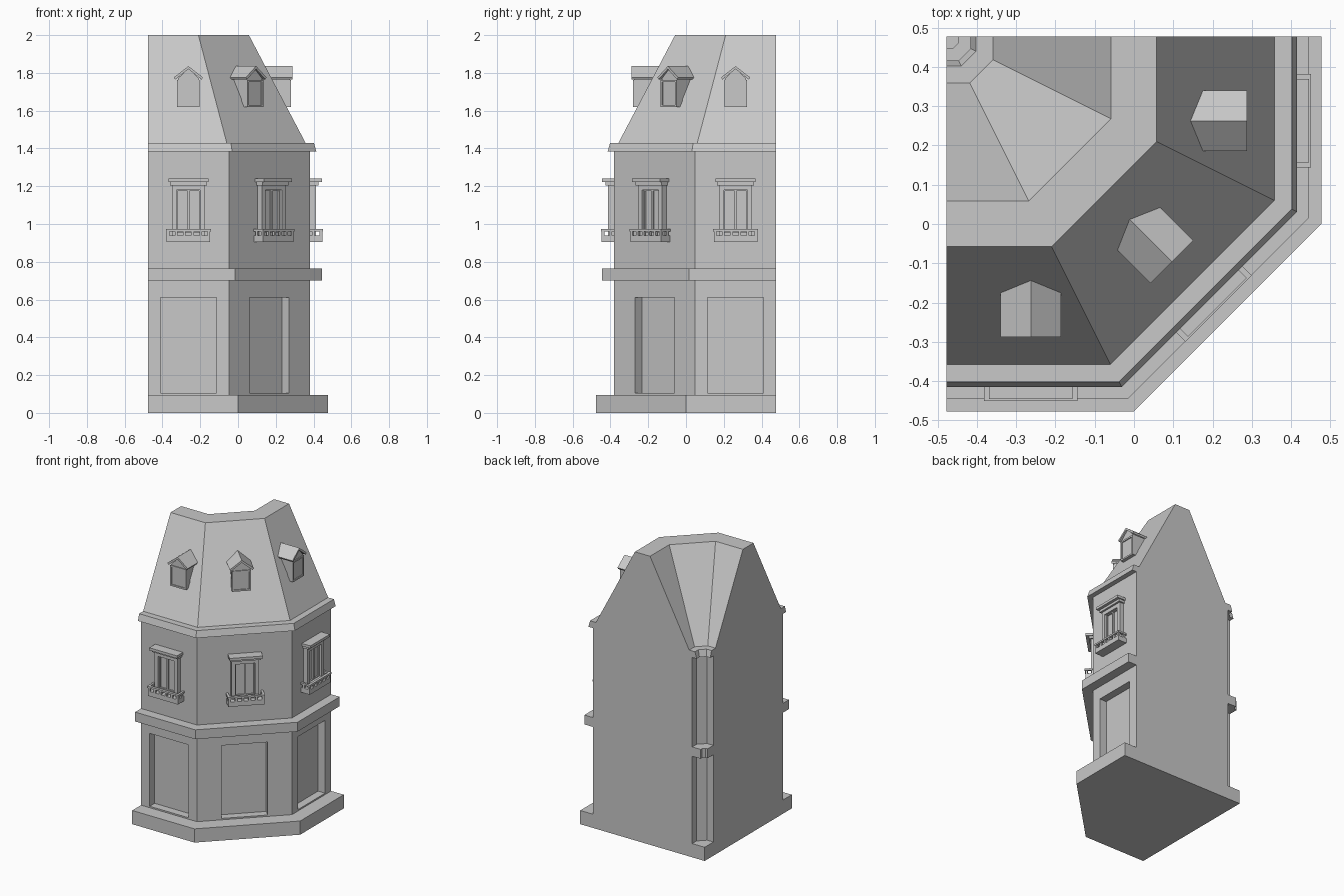
import bpy, bmesh
from math import radians
from mathutils import Matrix, Vector

if "Cube" in bpy.data.objects:
    bpy.data.objects.remove(bpy.data.objects["Cube"])

HALF = 0.477      # half of the square plot
MID = 0.4765      # centre line of the building, measured from the inner corner

stone = bpy.data.materials.new("light_grey_stone")
stone.use_nodes = True
GREY = (0.58, 0.58, 0.58, 1)
stone.diffuse_color = GREY
stone.node_tree.nodes["Principled BSDF"].inputs["Base Color"].default_value = GREY


def make(name, bm, matrix=Matrix()):
    bmesh.ops.remove_doubles(bm, verts=bm.verts, dist=1e-5)
    bmesh.ops.recalc_face_normals(bm, faces=bm.faces)
    mesh = bpy.data.meshes.new(name)
    bm.to_mesh(mesh)
    bm.free()
    mesh.materials.append(stone)
    ob = bpy.data.objects.new(name, mesh)
    ob.matrix_world = matrix
    bpy.context.collection.objects.link(ob)
    return ob


def stations(d):
    """Path of the bent plan at distance d from the inner corner."""
    return [(-HALF, HALF - d), (-HALF + d / 2, HALF - d),
            (-HALF + d, HALF - d / 2), (-HALF + d, HALF)]


def bent_wing(name, half_profile):
    """Sweep a symmetric section (half width, z) around the bent plan."""
    section = half_profile + [(-h, z) for h, z in reversed(half_profile)]
    bm = bmesh.new()
    rings = [[bm.verts.new((*stations(MID + h)[i], z)) for h, z in section]
             for i in range(4)]
    n = len(section)
    for a, b in zip(rings, rings[1:]):
        for j in range(n):
            k = (j + 1) % n
            bm.faces.new((a[j], a[k], b[k], b[j]))
    bm.faces.new(rings[0])
    bm.faces.new(rings[-1])
    return make(name, bm)


def prism(bm, outline, y0, y1):
    """Extrude an outline in x and z from y0 to y1."""
    front = [bm.verts.new((x, y0, z)) for x, z in outline]
    back = [bm.verts.new((x, y1, z)) for x, z in outline]
    bm.faces.new(front)
    bm.faces.new(back[::-1])
    for i in range(len(outline)):
        j = (i + 1) % len(outline)
        bm.faces.new((front[i], back[i], back[j], front[j]))


def box(bm, x0, x1, y0, y1, z0, z1):
    prism(bm, [(x0, z0), (x1, z0), (x1, z1), (x0, z1)], y0, y1)


def frame(bm, w, z0, z1, t, y0, y1):
    """Rectangular surround of half width w and bar width t."""
    for s in (-1, 1):
        box(bm, *sorted((s * w, s * (w - t))), y0, y1, z0, z1)
    box(bm, t - w, w - t, y0, y1, z0, z0 + t)
    box(bm, t - w, w - t, y0, y1, z1 - t, z1)


# Plinth covering the whole plot
bm = bmesh.new()
outline = [bm.verts.new((x, y, 0)) for x, y in stations(2 * HALF) + [(-HALF, HALF)]]
base = bm.faces.new(outline)
top = bmesh.ops.extrude_face_region(bm, geom=[base])["geom"]
bmesh.ops.translate(bm, vec=Vector((0, 0, 0.095)),
                    verts=[v for v in top if isinstance(v, bmesh.types.BMVert)])
if not any(len(f.verts) == 5 and f.calc_center_median().z < 0.01 for f in bm.faces):
    bm.faces.new(outline)
make("plinth", bm)

# Storeys, string course, eaves and mansard roof
ground = bent_wing("ground_floor_walls", [(0.381, 0.095), (0.381, 0.70)])
bent_wing("string_course", [(0.446, 0.70), (0.446, 0.765)])
bent_wing("upper_floor_walls", [(0.381, 0.765), (0.381, 1.385)])
bent_wing("eaves_cornice", [(0.415, 1.385), (0.402, 1.43)])
bent_wing("mansard_roof", [(0.358, 1.43), (0.058, 2.0)])

# The three street facades: local x along the wall, -y outwards
d = MID + 0.381
path = stations(d)
facades = []
for side, angle, a, b in (("front", 0, path[0], path[1]),
                          ("corner", 45, path[1], path[2]),
                          ("left", 90, path[2], path[3])):
    spot = Matrix.Translation(((a[0] + b[0]) / 2, (a[1] + b[1]) / 2, 0))
    facades.append((side, spot @ Matrix.Rotation(radians(angle), 4, "Z")))


def shop_recess(matrix):
    bm = bmesh.new()
    box(bm, -0.148, 0.148, -0.1, 0.054, 0.105, 0.61)
    cutter = make("shop_recess_cutter", bm, matrix)
    cutter.hide_render = True
    mod = ground.modifiers.new("shop_recess", "BOOLEAN")
    mod.operation = "DIFFERENCE"
    mod.solver = "EXACT"
    mod.object = cutter
    bpy.context.view_layer.objects.active = ground
    bpy.ops.object.modifier_apply(modifier=mod.name)
    bpy.data.objects.remove(cutter)


def window(side, matrix):
    bm = bmesh.new()
    frame(bm, 0.088, 0.93, 1.205, 0.026, -0.032, 0.01)
    for s in (-1, 1):                       # two casements
        bm2 = bmesh.new()
        frame(bm2, 0.031, 0.956, 1.179, 0.005, -0.018, 0.01)
        bmesh.ops.translate(bm2, verts=bm2.verts, vec=(s * 0.031, 0, 0))
        make(side + "_window_casement", bm2, matrix)
    box(bm, -0.062, 0.062, -0.008, 0.01, 0.956, 1.179)
    make(side + "_window", bm, matrix)

    bm = bmesh.new()                        # stepped hood
    box(bm, -0.098, 0.098, -0.045, 0.01, 1.205, 1.222)
    box(bm, -0.106, 0.106, -0.065, 0.01, 1.222, 1.24)
    make(side + "_window_hood", bm, matrix)


def balcony(side, matrix):
    bm = bmesh.new()
    box(bm, -0.115, 0.115, -0.066, 0.01, 0.905, 0.938)
    box(bm, -0.119, 0.119, -0.07, -0.052, 0.961, 0.973)
    for s in (-1, 1):
        box(bm, *sorted((s * 0.119, s * 0.104)), -0.052, 0.01, 0.961, 0.973)
        box(bm, s * 0.108 - 0.007, s * 0.108 + 0.007, -0.025, -0.011, 0.938, 0.961)
    for i in range(6):
        x = -0.108 + i * 0.0432
        box(bm, x - 0.007, x + 0.007, -0.066, -0.052, 0.938, 0.961)
    make(side + "_balcony", bm, matrix)


def dormer(side, matrix):
    y = 0.0986 if side == "corner" else 0.093
    bm = bmesh.new()
    prism(bm, [(-0.056, 1.62), (0.056, 1.62), (0.056, 1.77),
               (0, 1.823), (-0.056, 1.77)], y + 0.012, y + 0.25)
    frame(bm, 0.06, 1.62, 1.762, 0.011, y + 0.006, y + 0.05)
    make(side + "_dormer", bm, matrix)
    bm = bmesh.new()
    prism(bm, [(-0.077, 1.776), (0, 1.836), (0.077, 1.776),
               (0.07, 1.764), (0, 1.82), (-0.07, 1.764)], y, y + 0.25)
    make(side + "_dormer_roof", bm, matrix)


for side, matrix in facades:
    shop_recess(matrix)
    window(side, matrix)
    balcony(side, matrix)
    dormer(side, matrix)
